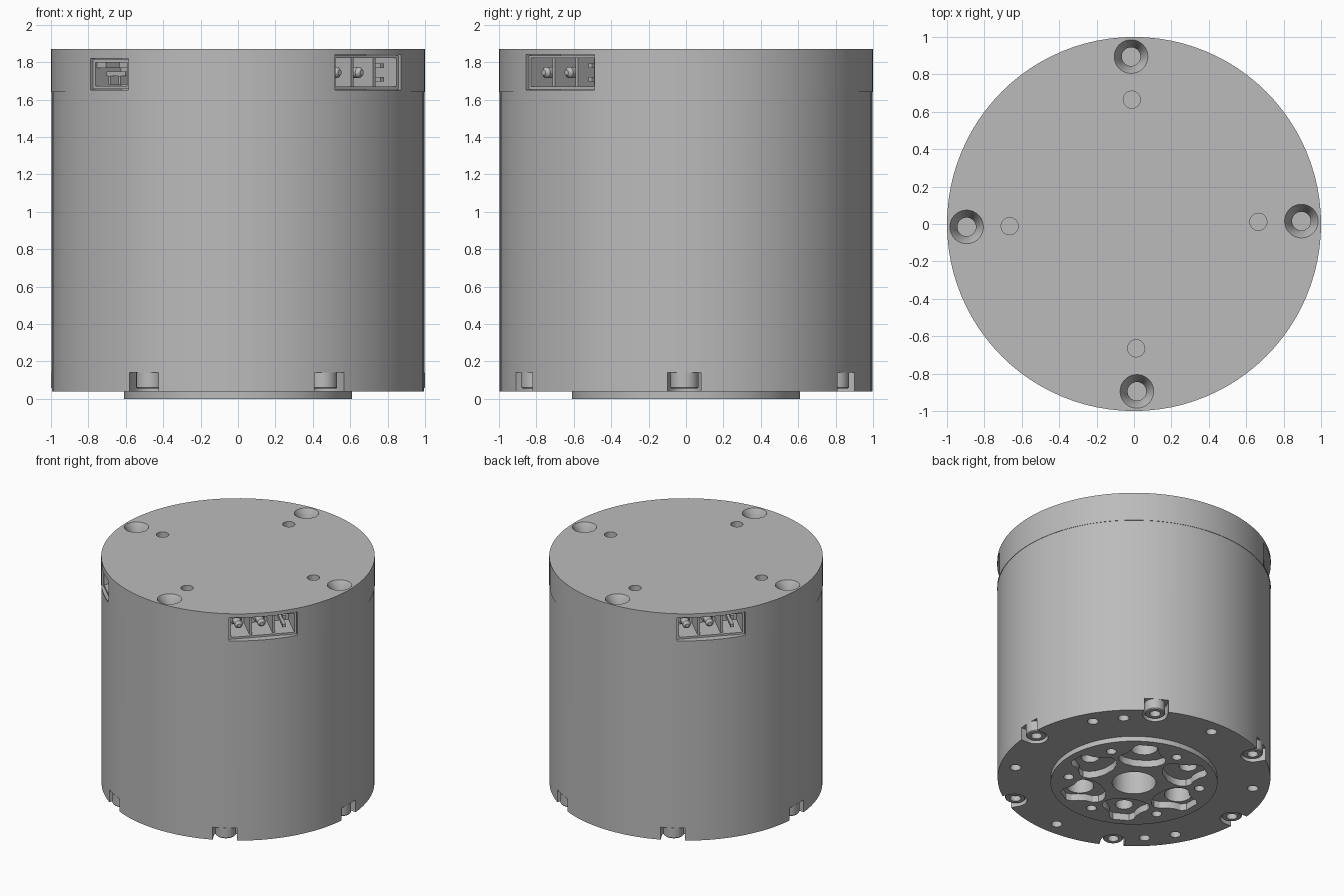
import bpy, bmesh, math
from mathutils import Matrix, Vector

cube = bpy.data.objects.get("Cube")
if cube:
    bpy.data.objects.remove(cube, do_unlink=True)

grey = bpy.data.materials.new("machined grey")
grey.use_nodes = True
grey.diffuse_color = (0.5, 0.5, 0.5, 1)
grey.node_tree.nodes["Principled BSDF"].inputs["Base Color"].default_value = (0.5, 0.5, 0.5, 1)


def turn(deg):
    return Matrix.Rotation(math.radians(deg), 4, "Z")


def finish(name, bm, matrix):
    bmesh.ops.recalc_face_normals(bm, faces=bm.faces)
    bm.transform(matrix)
    mesh = bpy.data.meshes.new(name)
    bm.to_mesh(mesh)
    bm.free()
    mesh.materials.append(grey)
    obj = bpy.data.objects.new(name, mesh)
    bpy.context.collection.objects.link(obj)
    return obj


def lathe(name, profile, matrix=Matrix(), sides=24):
    """Solid of revolution about z from (radius, height) points."""
    bm = bmesh.new()
    pts = [bm.verts.new((r, 0, z)) for r, z in profile]
    edges = [bm.edges.new(pair) for pair in zip(pts, pts[1:])]
    bmesh.ops.spin(bm, geom=pts + edges, axis=(0, 0, 1), cent=(0, 0, 0),
                   angle=math.tau, steps=sides)
    bmesh.ops.remove_doubles(bm, verts=bm.verts, dist=1e-5)
    return finish(name, bm, matrix)


def rod(name, r, z0, z1, matrix=Matrix(), sides=24):
    return lathe(name, [(0, z0), (r, z0), (r, z1), (0, z1)], matrix, sides)


def prism(name, outline, z0, z1, matrix=Matrix()):
    bm = bmesh.new()
    face = bm.faces.new([bm.verts.new((x, y, z0)) for x, y in outline])
    new = bmesh.ops.extrude_face_region(bm, geom=[face])["geom"]
    up = [v for v in new if isinstance(v, bmesh.types.BMVert)]
    bmesh.ops.translate(bm, verts=up, vec=(0, 0, z1 - z0))
    return finish(name, bm, matrix)


def box(name, x0, x1, y0, y1, z0, z1, matrix=Matrix()):
    return prism(name, [(x0, y0), (x1, y0), (x1, y1), (x0, y1)], z0, z1, matrix)


def at(deg, r):
    return turn(deg) @ Matrix.Translation((r, 0, 0))


def cut(target, cutters):
    """Subtract each cutter from the target and discard the cutters."""
    group = bpy.data.collections.new("cutters")
    for c in cutters:
        group.objects.link(c)
    mod = target.modifiers.new("cut", "BOOLEAN")
    mod.operand_type = "COLLECTION"
    mod.collection = group
    mod.solver = "EXACT"
    graph = bpy.context.evaluated_depsgraph_get()
    mesh = bpy.data.meshes.new_from_object(target.evaluated_get(graph))
    target.modifiers.clear()
    target.data = mesh
    for c in cutters:
        bpy.data.objects.remove(c, do_unlink=True)
    bpy.data.collections.remove(group)


SIXTHS = range(0, 360, 60)

# Motor housing with the raised output flange underneath
housing = lathe("housing", [(0, 0), (0.61, 0), (0.61, 0.04), (0.997, 0.04),
                            (0.997, 1.64), (0, 1.64)], sides=96)

# Flange pockets: rounded lobes, widest towards the hub
half = [(0.24, 0.05), (0.265, 0.12), (0.3, 0.16), (0.34, 0.175), (0.38, 0.165),
        (0.42, 0.125), (0.47, 0.1), (0.52, 0.09), (0.55, 0.06)]
lobe = half + [(x, -y) for x, y in reversed(half)]
cut(housing, [prism("pocket", lobe, -0.1, 0.055, turn(a)) for a in SIXTHS])

# Hub bore, pocket bores, flange screw holes and outer mounting holes
holes = [rod("bore", 0.16, -0.1, 0.35, sides=48)]
for a in SIXTHS:
    holes.append(rod("hole", 0.1 if a % 120 else 0.065, -0.1, 0.3, at(a, 0.42)))
    holes.append(rod("hole", 0.037, -0.1, 0.2, at(a + 30, 0.485)))
for a in [s + 30 for s in SIXTHS] + [45, 225]:
    holes.append(rod("hole", 0.04, -0.1, 0.25, at(a, 0.88)))
cut(housing, holes)

# U-shaped notches around the lower rim, each with a socket screw
arc = [math.radians(90 + 15 * i) for i in range(13)]
notch = [(0.93 + 0.09 * math.cos(t), 0.09 * math.sin(t)) for t in arc]
notch += [(1.1, -0.09), (1.1, 0.09)]
cut(housing, [prism("notch", notch, -0.1, 0.14, turn(a - 0.5)) for a in SIXTHS])
for a in SIXTHS:
    m = at(a - 0.5, 0.925)
    lathe("rim_screw", [(0, 0.1), (0.04, 0.1), (0.04, 0.055), (0.068, 0.055),
                        (0.075, 0.062), (0.075, 0.142), (0, 0.142)], m)

# Lid with countersunk fixing holes and small inner holes
lid = lathe("lid", [(0, 1.64), (1, 1.64), (1, 1.87), (0, 1.87)], sides=96)
holes = []
for a in range(0, 360, 90):
    holes.append(lathe("sink", [(0, 1.72), (0.05, 1.72), (0.05, 1.8), (0.09, 1.87),
                                (0.09, 1.95), (0, 1.95)], at(a + 1, 0.895), 32))
    holes.append(rod("hole", 0.046, 1.75, 1.95, at(a + 1, 0.665)))

# Connector openings: two wide power ports and one narrow signal port
POWER, SIGNAL = (-44, 136), -134
for a in POWER:
    holes.append(box("port", 0.7, 1.1, -0.255, 0.255, 1.652, 1.84, turn(a)))
holes.append(box("port", 0.75, 1.1, -0.14, 0.14, 1.652, 1.82, turn(SIGNAL)))
cut(lid, holes)


def shell(name, x0, x1, w, z0, z1, t, m):
    """Open-fronted connector housing."""
    box(name + "_floor", x0, x1, -w, w, z0, z0 + t, m)
    box(name + "_roof", x0, x1, -w, w, z1 - t, z1, m)
    for s in (-1, 1):
        box(name + "_side", x0, x1, s * w, s * (w - t), z0, z1, m)
    box(name + "_back", x0, x0 + t, -w, w, z0, z1, m)


lay = Matrix.Rotation(math.pi / 2, 4, "Y")
for a in POWER:
    m = turn(a)
    shell("power_port", 0.71, 0.95, 0.25, 1.655, 1.837, 0.015, m)
    for y in (-0.085, 0.085):
        box("power_divider", 0.71, 0.93, y - 0.01, y + 0.01, 1.66, 1.83, m)
    # Two round power pins and a pair of small signal pins
    for y in (-0.17, 0):
        spot = m @ Matrix.Translation((0.72, y, 1.745)) @ lay
        lathe("power_pin", [(0, 0), (0.045, 0), (0.045, 0.08), (0.03, 0.09),
                            (0.03, 0.18), (0.015, 0.2), (0, 0.2)], spot, 16)
    for z in (1.71, 1.78):
        box("signal_pin", 0.72, 0.91, 0.155, 0.18, z - 0.012, z + 0.012, m)

# Signal connector with a tongue, latch ledges and thin contacts
m = turn(SIGNAL)
shell("signal_port", 0.76, 0.975, 0.135, 1.656, 1.816, 0.018, m)
box("signal_tongue", 0.77, 0.94, -0.07, 0.07, 1.725, 1.75, m)
for s in (-1, 1):
    box("signal_latch", 0.77, 0.965, s * 0.05, s * 0.12, 1.77, 1.8, m)
    box("signal_contact", 0.77, 0.95, s * 0.03, s * 0.045, 1.68, 1.725, m)

# Smooth the round walls while keeping hard edges crisp
bpy.ops.object.select_all(action="DESELECT")
for obj in bpy.context.collection.objects:
    if obj.type == "MESH" and grey.name in obj.data.materials:
        obj.select_set(True)
        bpy.context.view_layer.objects.active = obj
bpy.ops.object.shade_smooth_by_angle(angle=math.radians(30))
